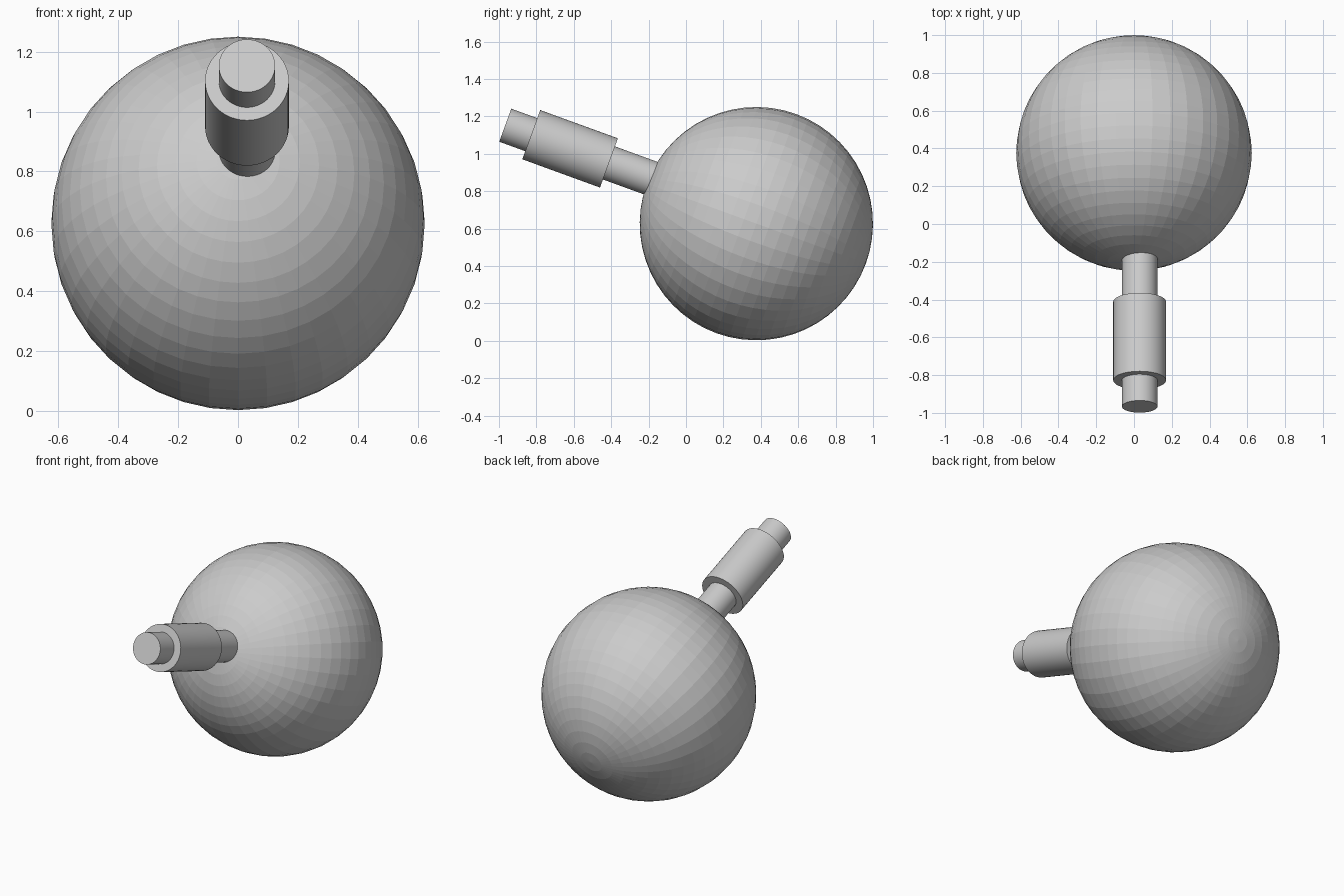
import bpy, math
from mathutils import Vector

if "Cube" in bpy.data.objects:
    bpy.data.objects.remove(bpy.data.objects["Cube"])

TILT = math.radians(20)
AXIS = Vector((0, -math.cos(TILT), math.sin(TILT)))   # stem direction, forward and up
GRIP_START = Vector((0.03, -0.412, 0.951))            # sphere-side end of the sleeve
ROT = AXIS.to_track_quat('Z', 'Y').to_euler()

grey = bpy.data.materials.new("light_grey")
grey.diffuse_color = (0.6, 0.6, 0.6, 1)
grey.use_nodes = True
grey.node_tree.nodes["Principled BSDF"].inputs["Base Color"].default_value = grey.diffuse_color


def finish(name):
    ob = bpy.context.object
    ob.name = name
    ob.data.materials.append(grey)
    return ob


def rod(name, radius, start, end):
    """Cylinder along the stem axis, distances measured from GRIP_START."""
    bpy.ops.mesh.primitive_cylinder_add(
        vertices=48, radius=radius, depth=end - start,
        location=GRIP_START + AXIS * (start + end) / 2, rotation=ROT)
    finish(name)
    bpy.ops.object.shade_smooth_by_angle(angle=math.radians(30))


# Faceted ball, poles lined up with the stem
bpy.ops.mesh.primitive_uv_sphere_add(
    segments=40, ring_count=28, radius=0.6235,
    location=(0, 0.376, 0.6265), rotation=ROT)
finish("ball")

# Stem: neck, thick sleeve and tip
rod("neck", 0.094, -0.30, 0.0)
rod("sleeve", 0.14, 0.0, 0.442)
rod("tip", 0.094, 0.442, 0.59)
